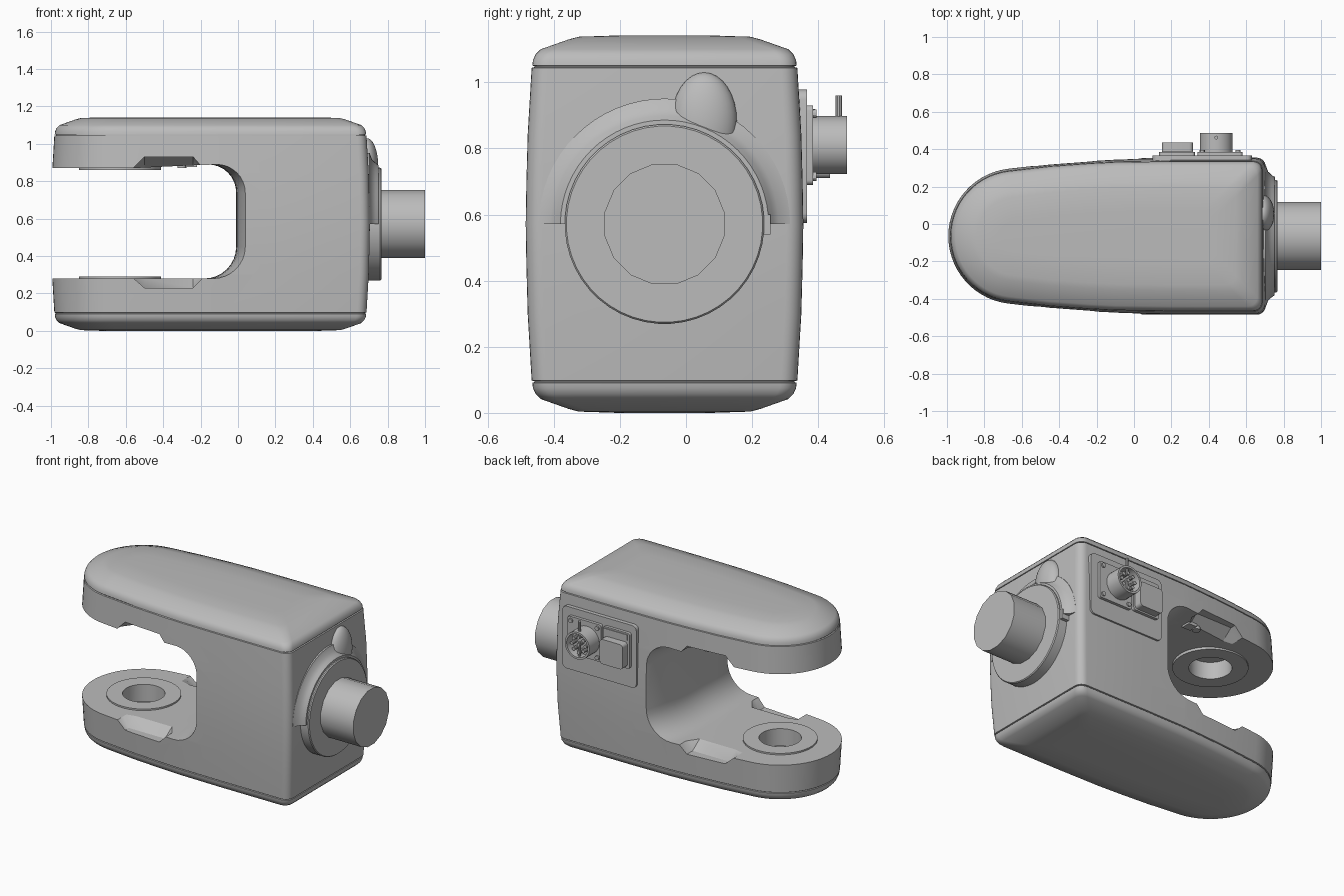
import bpy, bmesh
from math import pi, sin, cos, radians
from mathutils import Vector

old = bpy.data.objects.get("Cube")
if old:
    bpy.data.objects.remove(old, do_unlink=True)

CY, MID = -0.065, 0.571          # fork centre plane and half height


def material(name, rgb):
    m = bpy.data.materials.new(name)
    m.use_nodes = True
    m.diffuse_color = (*rgb, 1)
    m.node_tree.nodes["Principled BSDF"].inputs["Base Color"].default_value = (*rgb, 1)
    return m


GREY = material("plain grey", (0.5, 0.5, 0.5))


def finish(name, bm):
    bmesh.ops.recalc_face_normals(bm, faces=bm.faces[:])
    me = bpy.data.meshes.new(name)
    bm.to_mesh(me)
    bm.free()
    me.materials.append(GREY)
    ob = bpy.data.objects.new(name, me)
    bpy.context.collection.objects.link(ob)
    return ob


def loft(name, rings):
    """Skin a list of equal point rings and cap both ends."""
    bm = bmesh.new()
    vs = [[bm.verts.new(p) for p in r] for r in rings]
    n = len(vs[0])
    for a, b in zip(vs, vs[1:]):
        for i in range(n):
            j = (i + 1) % n
            bm.faces.new((a[i], a[j], b[j], b[i]))
    bm.faces.new(vs[0])
    bm.faces.new(vs[-1])
    return finish(name, bm)


def turned(name, profile, centre, axis="Z", seg=40):
    """Turn (radius, height) pairs about an axis through centre."""
    def place(r, h, a):
        u, v = r * cos(a), r * sin(a)
        p = {"X": (h, u, v), "Y": (u, h, v), "Z": (u, v, h)}[axis]
        return Vector(centre) + Vector(p)
    return loft(name, [[place(r, h, 2 * pi * (i + 0.5) / seg) for i in range(seg)]
                       for r, h in profile])


def box(name, lo, hi, bevel=0.0):
    bm = bmesh.new()
    bmesh.ops.create_cube(bm, size=1)
    for v in bm.verts:
        v.co = [(l + h) / 2 + c * (h - l) for l, h, c in zip(lo, hi, v.co)]
    if bevel:
        edges = [e for e in bm.edges
                 if abs(e.verts[0].co.y - e.verts[1].co.y) > 1e-4]
        bmesh.ops.bevel(bm, geom=edges, offset=bevel, segments=4, profile=0.5,
                        affect="EDGES")
    return finish(name, bm)


def cut(ob, cutter):
    bpy.context.view_layer.objects.active = ob
    mod = ob.modifiers.new("cut", "BOOLEAN")
    mod.operation, mod.solver, mod.object = "DIFFERENCE", "EXACT", cutter
    bpy.ops.object.modifier_apply(modifier=mod.name)
    bpy.data.objects.remove(cutter, do_unlink=True)


# Fork housing: plan outline inset by d at each height
def outline(z, d):
    half = [(0.655 - d + 0.05 * cos(a), 0.37 - d + 0.05 * sin(a))
            for a in (i * pi / 12 for i in range(7))]
    half += [(0.2, 0.42 - d), (-0.1, 0.416 - d), (-0.25, 0.408 - d), (-0.45, 0.393 - d)]
    nose = [(-0.63 + (0.37 - d) * cos(a), (0.37 - d) * sin(a))
            for a in (radians(97 + 83 * i / 14) for i in range(15))]
    half += nose
    full = half + [(x, -y) for x, y in reversed(half[:-1])]
    return [(x, y + CY, z) for x, y in full]


lower = [(0.0, 0.28), (0.004, 0.16), (0.012, 0.13), (0.042, 0.045), (0.057, 0.03),
         (0.075, 0.022), (0.091, 0.02), (0.093, 0.026), (0.096, 0.026),
         (0.098, 0.018), (0.3, 0.006), (0.45, 0.002)]
levels = lower + [(MID, 0.0)] + [(2 * MID - z, d) for z, d in reversed(lower)]
housing = loft("fork_housing", [outline(z, d) for z, d in levels])


# Rounded slot between the two prongs
def slot(y):
    shift = 0.05 * abs((y - CY) / 0.42) ** 3
    pts = [(-1.3, 0.28), (-0.57, 0.28)]
    pts += [(-0.18 + 0.17 * sin(a) + shift, 0.45 - 0.17 * cos(a))
            for a in (i * pi / 16 for i in range(9))]
    pts += [(-0.16 + 0.15 * cos(a) + shift, 0.74 + 0.15 * sin(a))
            for a in (i * pi / 16 for i in range(9))]
    pts += [(-0.57, 0.87), (-1.3, 0.87)]
    return [(x, y, z) for x, z in pts]


cut(housing, loft("slot_cutter", [slot(CY + 0.5 * i / 8) for i in range(-8, 9)]))

# Scooped reliefs on the prong edges
for s in (-1, 1):
    for face, deep in ((0.30, 0.23), (0.85, 0.93)):
        def scoop(t, k):
            xs = (-0.58, -0.5, -0.24, -0.17)
            zs = (face, face + (deep - face) * k, face + (deep - face) * k, face)
            return [(x, CY + s * t, z) for x, z in zip(xs, zs)]
        cut(housing, loft("scoop_cutter", [scoop(0.26, 0.2), scoop(0.34, 1), scoop(0.5, 1)]))

# Blind bearing bores with raised rims
for name, face, s in (("lower", 0.28, 1), ("upper", 0.87, -1)):
    at = (-0.63, CY, face)
    cut(housing, turned("bore_cutter", [(0.125, -0.1 * s), (0.125, 0.05 * s)], at))
    rim = turned(name + "_bearing_rim", [(0.22, -0.02 * s), (0.22, 0.01 * s)], at)
    cut(rim, turned("rim_cutter", [(0.125, -0.05 * s), (0.125, 0.05 * s)], at))

turned("prong_screw", [(0.025, -0.03), (0.025, 0.02)], (-0.3, 0.2, 0.9), seg=16)
box("prong_clip", (-0.28, 0.17, 0.875), (-0.22, 0.23, 0.9))

# Output flange and shaft
axis = (0, CY, MID)
turned("flange", [(0.302, 0.68), (0.302, 0.76), (0.297, 0.766)], axis, "X", 48)
turned("output_shaft", [(0.185, 0.75), (0.185, 1.0)], axis, "X", 16)

# Flared half collar over the flange, with a hump
collar_profile = [(0.29, 0.69), (0.29, 0.752), (0.315, 0.752), (0.328, 0.735),
                  (0.345, 0.717), (0.38, 0.704), (0.38, 0.69)]
loft("half_collar", [[(x, CY + r * cos(a), MID + r * sin(a)) for r, x in collar_profile]
                     for a in (i * pi / 32 for i in range(33))])
bm = bmesh.new()
bmesh.ops.create_uvsphere(bm, u_segments=32, v_segments=16, radius=1)
for v in bm.verts:
    v.co = (0.69 + 0.06 * v.co.x, 0.055 + 0.1 * v.co.y, 0.88 + 0.15 * v.co.z)
finish("collar_hump", bm)
box("collar_stop", (0.69, 0.235, 0.54), (0.755, 0.255, 0.6))

# Connector panel on the back
box("connector_panel", (0.1, 0.3, 0.575), (0.63, 0.366, 0.978), 0.03)
box("connector_base", (0.34, 0.36, 0.69), (0.58, 0.385, 0.93), 0.015)
box("socket_cover_frame", (0.135, 0.36, 0.7), (0.325, 0.385, 0.93), 0.015)
box("socket_cover", (0.15, 0.36, 0.71), (0.315, 0.435, 0.87), 0.02)
box("label_plate", (0.15, 0.38, 0.885), (0.315, 0.39, 0.92))
plug = (0.44, 0, 0.81)
shell = turned("plug_shell", [(0.088, 0.37), (0.088, 0.487)], plug, "Y", 32)
cut(shell, turned("plug_cutter", [(0.075, 0.43), (0.075, 0.6)], plug, "Y", 32))
pins = [(0, 0)] + [(0.048 * cos(i * pi / 4), 0.048 * sin(i * pi / 4)) for i in range(8)]
for i, (dx, dz) in enumerate(pins):
    turned(f"plug_pin_{i + 1}", [(0.011, 0.42), (0.011, 0.475)],
           (plug[0] + dx, 0, plug[2] + dz), "Y", 10)
for i, (dx, dz) in enumerate([(-1, -1), (-1, 1), (1, -1), (1, 1)]):
    turned(f"base_screw_{i + 1}", [(0.014, 0.38), (0.014, 0.395)],
           (0.46 + 0.095 * dx, 0, 0.81 + 0.095 * dz), "Y", 12)
for dz in (-0.085, 0.05):
    turned("plug_key", [(0.01, 0), (0.01, 0.1)], (plug[0], 0.462, plug[2] + dz), "Z", 10)

# Smooth shading with sharp edges kept
bpy.ops.object.select_all(action="DESELECT")
for ob in bpy.context.collection.objects:
    if ob.type == "MESH":
        ob.select_set(True)
        bpy.context.view_layer.objects.active = ob
bpy.ops.object.shade_smooth_by_angle(angle=radians(30))
